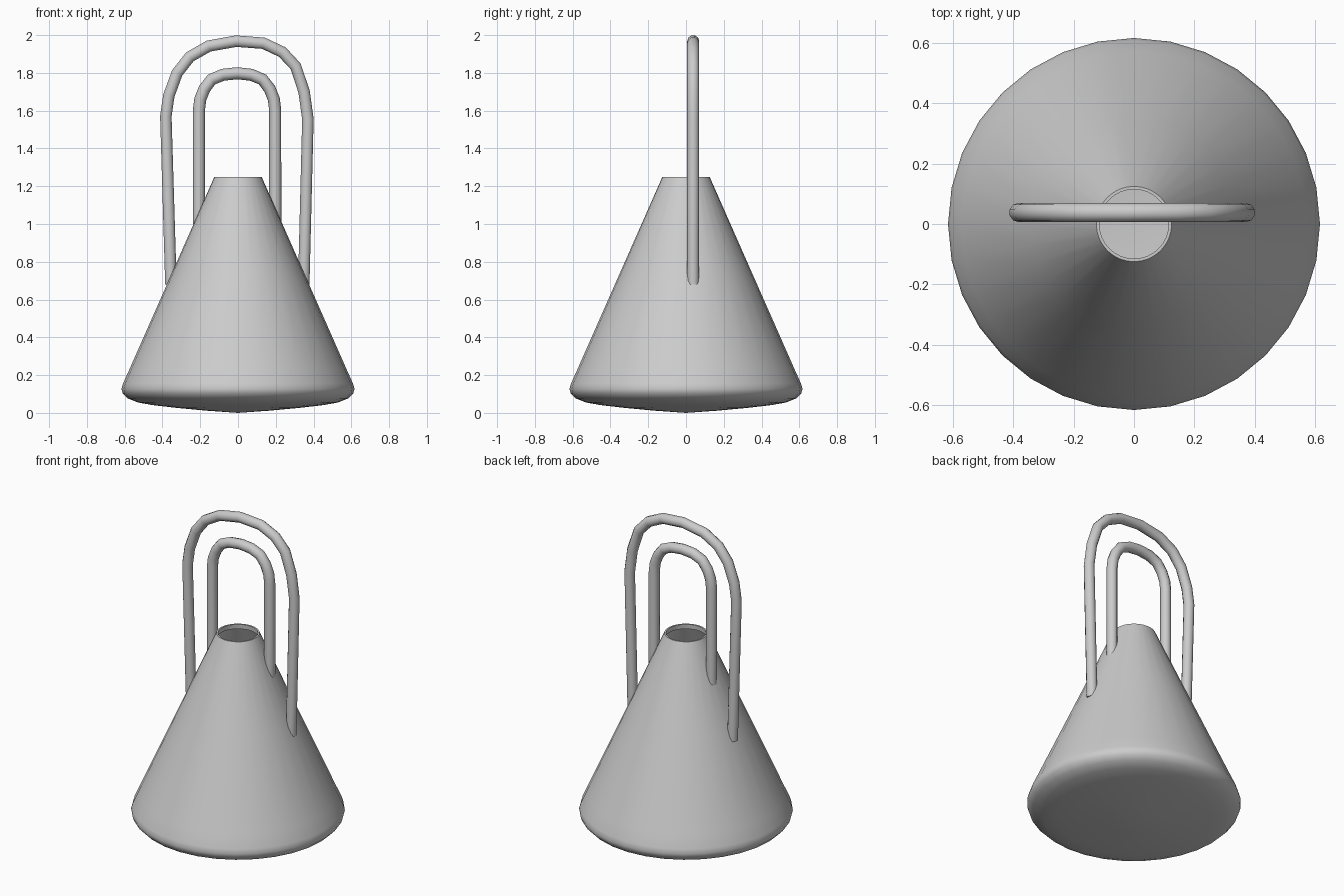
import bpy, bmesh
from math import cos, sin, tau

if "Cube" in bpy.data.objects:
    bpy.data.objects.remove(bpy.data.objects["Cube"])

SIDES = 32


def finish(ob, angle):
    bpy.ops.object.select_all(action='DESELECT')
    ob.select_set(True)
    bpy.context.view_layer.objects.active = ob
    if ob.type == 'CURVE':
        bpy.ops.object.convert(target='MESH')
    bpy.ops.object.shade_smooth_by_angle(angle=angle)


def lathe(name, profile):
    """Revolve (radius, z) points around z; the first point is the closed pole."""
    bm = bmesh.new()
    pole = bm.verts.new((0, 0, profile[0][1]))
    rings = [[bm.verts.new((r * cos(tau * i / SIDES), r * sin(tau * i / SIDES), z))
              for i in range(SIDES)] for r, z in profile[1:]]
    for i in range(SIDES):
        j = (i + 1) % SIDES
        bm.faces.new((pole, rings[0][j], rings[0][i]))
        for a, b in zip(rings, rings[1:]):
            bm.faces.new((a[i], a[j], b[j], b[i]))
    me = bpy.data.meshes.new(name)
    bm.to_mesh(me)
    bm.free()
    ob = bpy.data.objects.new(name, me)
    bpy.context.collection.objects.link(ob)
    finish(ob, 0.7)


def tube(name, path, y, radius):
    """Round rod following (x, z) points in a plane of constant y."""
    cu = bpy.data.curves.new(name, 'CURVE')
    cu.dimensions = '3D'
    cu.bevel_depth = radius
    cu.bevel_resolution = 3
    cu.use_fill_caps = True
    sp = cu.splines.new('POLY')
    sp.points.add(len(path) - 1)
    for p, (x, z) in zip(sp.points, path):
        p.co = (x, y, z, 1)
    ob = bpy.data.objects.new(name, cu)
    bpy.context.collection.objects.link(ob)
    finish(ob, 0.8)


# Conical body: domed underside, rounded foot, open neck with thin lip
lathe("kettle_body", [
    (0, 0.0), (0.17, 0.012), (0.33, 0.027), (0.45, 0.041), (0.53, 0.055),
    (0.585, 0.077), (0.61, 0.103), (0.617, 0.127), (0.609, 0.155),
    (0.573, 0.235), (0.35, 0.74), (0.125, 1.25), (0.115, 1.25), (0.117, 1.22)])

# Outer handle, slightly splayed and irregular
tube("outer_handle", [
    (-0.355, 0.68), (-0.382, 1.57), (-0.366, 1.68), (-0.322, 1.80), (-0.255, 1.885),
    (-0.155, 1.942), (-0.01, 1.968), (0.135, 1.957), (0.235, 1.91), (0.305, 1.835),
    (0.350, 1.70), (0.370, 1.555), (0.348, 0.68)], 0.038, 0.032)

# Inner handle: half arch mirrored about its own centre line
half = [(0.202, 1.0), (0.202, 1.60), (0.195, 1.66), (0.173, 1.715),
        (0.135, 1.765), (0.075, 1.79), (0, 1.798)]
arch = [(-x, z) for x, z in half] + [(x, z) for x, z in half[-2::-1]]
tube("inner_handle", [(x - 0.005, z) for x, z in arch], 0.038, 0.032)
